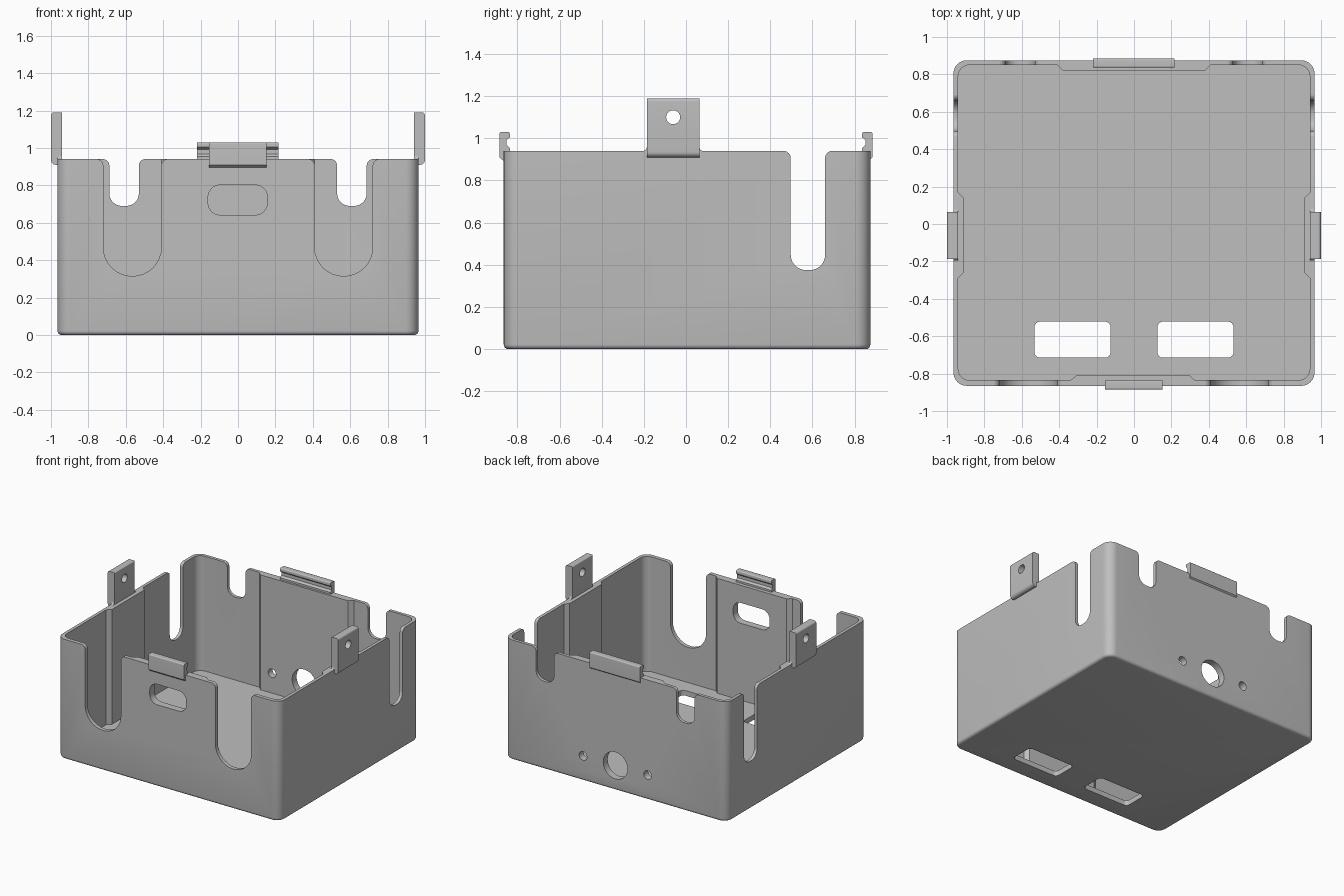
import bpy, bmesh, math
from mathutils import Vector

cube = bpy.data.objects.get("Cube")
if cube:
    bpy.data.objects.remove(cube, do_unlink=True)

grey = bpy.data.materials.new("light grey plastic")
grey.use_nodes = True
GREY = (0.52, 0.52, 0.52, 1)
grey.diffuse_color = GREY
grey.node_tree.nodes["Principled BSDF"].inputs["Base Color"].default_value = GREY

RIM = 0.94
AXES = {"x": lambda a, b, t: (t, a, b),
        "y": lambda a, b, t: (a, t, b),
        "z": lambda a, b, t: (a, b, t)}


def fillet(corners, steps=8):
    """Round every corner given as (a, b, radius); plain (a, b) stays sharp."""
    loop = []
    for i, c in enumerate(corners):
        p = Vector(c[:2])
        if len(c) < 3:
            loop.append(p)
            continue
        u = (Vector(corners[i - 1][:2]) - p).normalized()
        v = (Vector(corners[(i + 1) % len(corners)][:2]) - p).normalized()
        half = u.angle(v) / 2
        centre = p + (u + v).normalized() * c[2] / math.sin(half)
        start = p + u * c[2] / math.tan(half) - centre
        end = p + v * c[2] / math.tan(half) - centre
        sweep = math.pi - 2 * half
        for k in range(steps + 1):
            t = k / steps
            loop.append(centre + (start * math.sin((1 - t) * sweep)
                                  + end * math.sin(t * sweep)) / math.sin(sweep))
    return loop


def rect(a0, a1, b0, b1, r):
    return fillet([(a0, b0, r), (a1, b0, r), (a1, b1, r), (a0, b1, r)])


def circle(a, b, r, n=32):
    return [(a + r * math.cos(k * math.tau / n), b + r * math.sin(k * math.tau / n))
            for k in range(n)]


def prism(name, loop, axis, lo, hi, bottom_round=0):
    bm = bmesh.new()
    face = bm.faces.new([bm.verts.new(AXES[axis](p[0], p[1], lo)) for p in loop])
    ext = bmesh.ops.extrude_face_region(bm, geom=[face])
    shift = Vector(AXES[axis](0, 0, hi - lo))
    bmesh.ops.translate(bm, vec=shift, verts=[g for g in ext["geom"]
                                              if isinstance(g, bmesh.types.BMVert)])
    bmesh.ops.recalc_face_normals(bm, faces=bm.faces)
    if bottom_round:
        edges = [e for e in bm.edges if all(abs(v.co.z - lo) < 1e-6 for v in e.verts)]
        bmesh.ops.bevel(bm, geom=edges, offset=bottom_round, segments=4,
                        profile=0.5, affect='EDGES', clamp_overlap=False)
    mesh = bpy.data.meshes.new(name)
    bm.to_mesh(mesh)
    bm.free()
    mesh.materials.append(grey)
    ob = bpy.data.objects.new(name, mesh)
    bpy.context.collection.objects.link(ob)
    return ob


def activate(ob):
    bpy.ops.object.select_all(action='DESELECT')
    ob.select_set(True)
    bpy.context.view_layer.objects.active = ob


def cut(ob, loop, axis, lo, hi):
    cutter = prism("cutter", loop, axis, lo, hi)
    cutter.hide_render = True
    mod = ob.modifiers.new("cut", 'BOOLEAN')
    mod.operation = 'DIFFERENCE'
    mod.solver = 'EXACT'
    mod.object = cutter
    activate(ob)
    bpy.ops.object.modifier_apply(modifier=mod.name)
    bpy.data.objects.remove(cutter, do_unlink=True)


def smooth(ob):
    activate(ob)
    bpy.ops.object.shade_smooth_by_angle(angle=math.radians(30))


def slot(a0, a1, bottom, r, lip=0.035):
    """Open-topped slot with a round bottom and rounded lips at the rim."""
    top, out = RIM + 0.0005, 0.06
    return fillet([(a0 - out, top + out), (a0 - out, top), (a0, top, lip),
                   (a0, bottom, r), (a1, bottom, r),
                   (a1, top, lip), (a1 + out, top), (a1 + out, top + out)])


# Box shell: rounded block hollowed by a cavity that leaves thicker wall middles
box = prism("box_shell", rect(-0.965, 0.965, -0.865, 0.875, 0.07), "z", 0, RIM, 0.022)
side = [(0.94, -0.29), (0.91, -0.26), (0.91, 0.14), (0.94, 0.17)]
cavity = ([(-0.94, -0.835, 0.06), (-0.34, -0.835), (-0.305, -0.808),
           (0.295, -0.808), (0.325, -0.835), (0.94, -0.835, 0.06)] + side
          + [(0.94, 0.85, 0.06), (0.41, 0.85), (0.38, 0.82),
             (-0.38, 0.82), (-0.41, 0.85), (-0.94, 0.85, 0.06)]
          + [(-x, y) for x, y in reversed(side)])
cut(box, fillet(cavity), "z", 0.04, 1.2)

# Cable slots in front, back and side walls, and the two floor windows
for s in (-1, 1):
    a, b = sorted((s * 0.41, s * 0.72))
    cut(box, slot(a, b, 0.315, 0.154), "y", -1, -0.7)
    a, b = sorted((s * 0.53, s * 0.688))
    cut(box, slot(a, b, 0.69, 0.068), "y", 0.7, 1)
    a, b = sorted((s * 0.80, s * 1.1))
    cut(box, slot(0.497, 0.66, 0.375, 0.072), "x", a, b)
    a, b = sorted((s * 0.125, s * 0.532))
    cut(box, rect(a, b, -0.715, -0.522, 0.03), "z", -0.1, 0.1)
    cut(box, circle(s * 0.28, 0.195, 0.034), "y", 0.7, 1)

# Oval window in the front, round port in the back
cut(box, rect(-0.16, 0.157, 0.642, 0.802, 0.065), "y", -1, -0.7)
cut(box, circle(0, 0.195, 0.105, 40), "y", 0.7, 1)
smooth(box)

# Screw tabs on both sides, with flared feet on the rim
for s, label in ((1, "left"), (-1, "right")):
    profile = fillet([(s * 0.94, 0.935), (s * 0.952, 0.91), (s * 0.999, 0.91, 0.025),
                      (s * 0.999, 1.19, 0.015), (s * 0.94, 1.19, 0.006)])
    tab = prism(label + "_screw_tab", profile, "y", -0.186, 0.064)
    a, b = sorted((s * 0.9, s * 1.1))
    cut(tab, circle(-0.061, 1.1, 0.033), "x", a, b)
    smooth(tab)
    z = RIM - 0.0005
    foot = fillet([(-0.215, z - 0.01), (-0.215, z), (-0.186, z, 0.02), (-0.186, 0.97),
                   (0.064, 0.97), (0.064, z, 0.02), (0.093, z), (0.093, z - 0.01)])
    a, b = sorted((s * 0.942, s * 0.964))
    smooth(prism(label + "_tab_foot", foot, "x", a, b))

# Snap clips with a grooved inner face at front and back
for s, label, x0, x1 in ((-1, "front", -0.155, 0.152), (1, "back", -0.22, 0.216)):
    profile = fillet([(s * 0.86, 0.895), (s * 0.868, 0.895), (s * 0.885, 0.91),
                      (s * 0.885, 1.03, 0.008), (s * 0.836, 1.03, 0.008),
                      (s * 0.836, 1.005), (s * 0.851, 0.992), (s * 0.851, 0.968),
                      (s * 0.836, 0.955), (s * 0.836, 0.93), (s * 0.86, 0.93)])
    smooth(prism(label + "_snap_clip", profile, "x", x0, x1))
